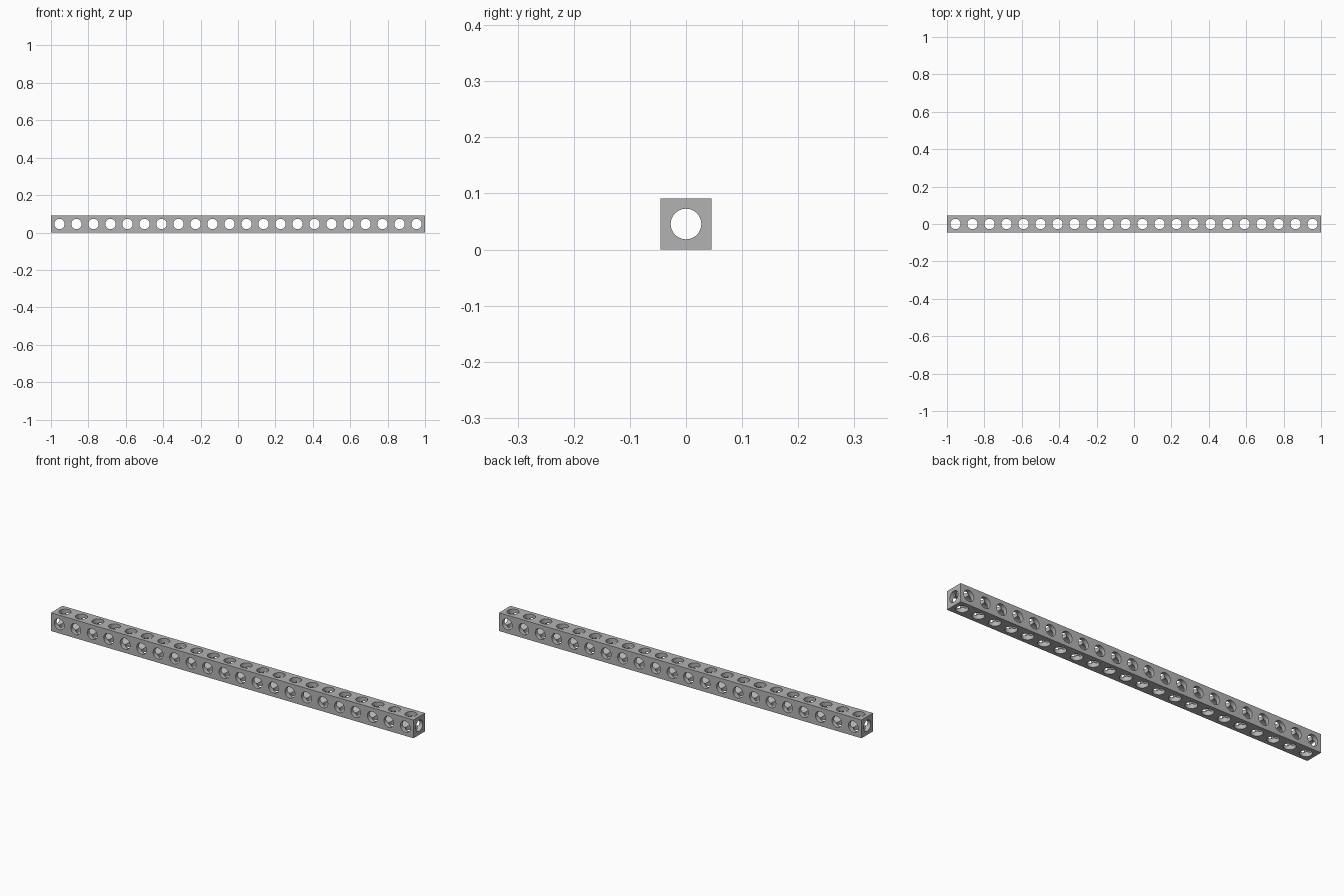
import bpy, bmesh, math
from mathutils import Vector

cube = bpy.data.objects.get("Cube")
if cube:
    bpy.data.objects.remove(cube, do_unlink=True)

CELLS = 22                 # holes along the beam
PITCH = 2 / CELLS          # one square cell of the beam
HALF = PITCH / 2
RADIUS = 0.3 * PITCH       # all bores share one radius
SEGMENTS = 48              # multiple of 8, so square corners line up

steel = bpy.data.materials.new("grey steel")
steel.use_nodes = True
colour = (0.45, 0.45, 0.45, 1)
steel.diffuse_color = colour
steel.node_tree.nodes["Principled BSDF"].inputs["Base Color"].default_value = colour


def bridge(bm, ring_a, ring_b):
    """Join two rings of points with quads."""
    a = [bm.verts.new(p) for p in ring_a]
    b = [bm.verts.new(p) for p in ring_b]
    for i in range(len(a)):
        j = (i + 1) % len(a)
        bm.faces.new((a[i], a[j], b[j], b[i]))


def drilled_side(bm, centre, axis, sign, with_plate):
    """Half a bore, cut where the crossing bores meet it, and its outer plate."""
    inner, rim, border = [], [], []
    for i in range(SEGMENTS):
        t = math.tau * i / SEGMENTS
        c, s = math.cos(t), math.sin(t)
        widest = max(abs(c), abs(s))

        def place(scale, depth):
            p = Vector((0, 0, 0))
            p[axis] = sign * depth
            p[(axis + 1) % 3] = c * scale
            p[(axis + 2) % 3] = s * scale
            return centre + p

        inner.append(place(RADIUS, RADIUS * widest))
        rim.append(place(RADIUS, HALF))
        border.append(place(HALF / widest, HALF))
    bridge(bm, inner, rim)
    if with_plate:
        bridge(bm, rim, border)


# Beam: a row of cells drilled along all three axes
bm = bmesh.new()
for k in range(CELLS):
    centre = Vector((-1 + HALF + k * PITCH, 0, HALF))
    for axis in range(3):
        for sign in (-1, 1):
            at_end = k == (0 if sign < 0 else CELLS - 1)
            drilled_side(bm, centre, axis, sign, axis > 0 or at_end)

bmesh.ops.remove_doubles(bm, verts=bm.verts, dist=1e-5)
bmesh.ops.recalc_face_normals(bm, faces=bm.faces)

mesh = bpy.data.meshes.new("perforated_beam")
bm.to_mesh(mesh)
bm.free()
mesh.materials.append(steel)
beam = bpy.data.objects.new("perforated_beam", mesh)
bpy.context.collection.objects.link(beam)

bpy.ops.object.select_all(action="DESELECT")
beam.select_set(True)
bpy.context.view_layer.objects.active = beam
bpy.ops.object.shade_smooth_by_angle(angle=math.radians(30))
